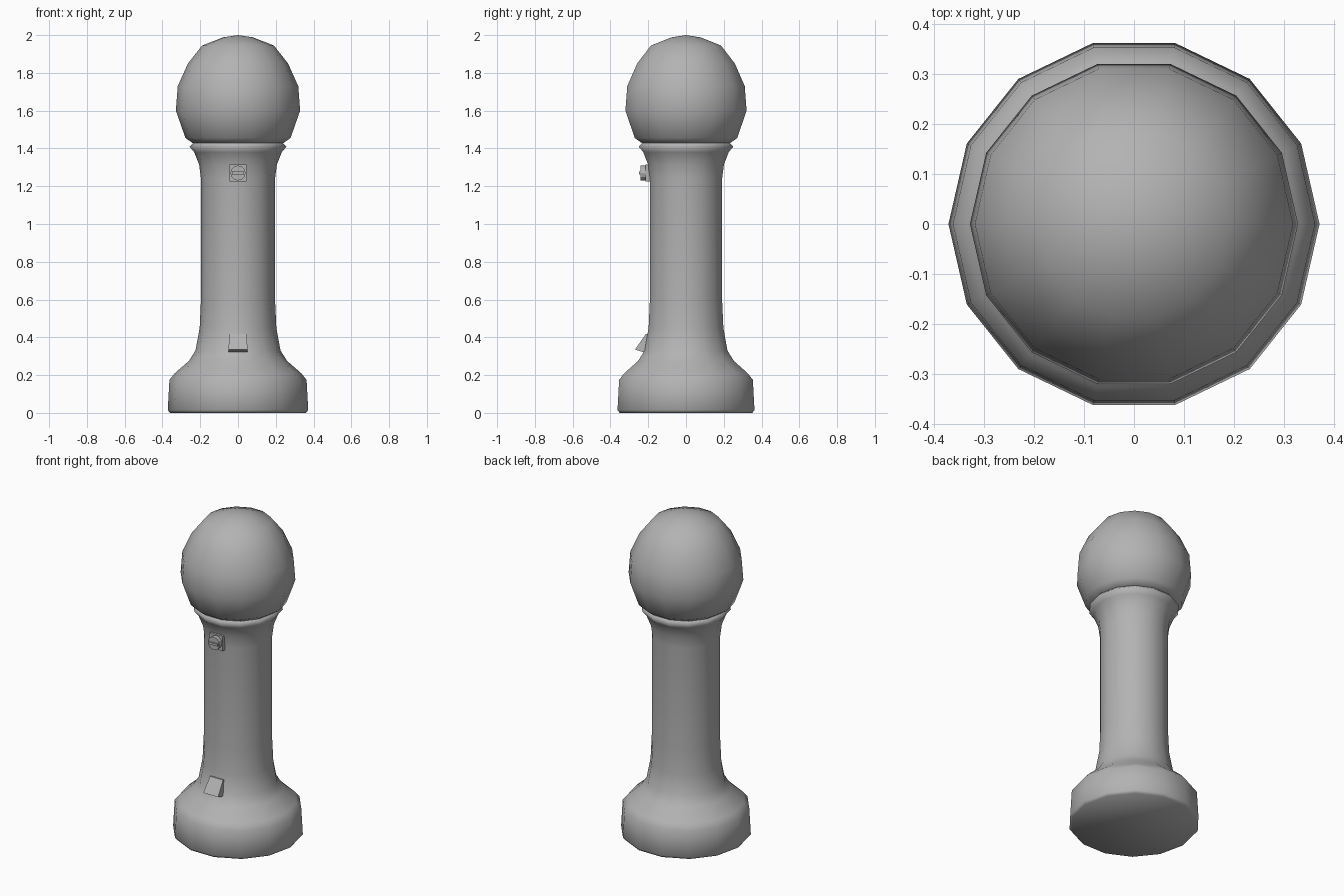
import bpy, bmesh, math
from mathutils import Matrix

old = bpy.data.objects.get("Cube")
if old:
    bpy.data.objects.remove(old, do_unlink=True)

SIDES = 14

grey = bpy.data.materials.new("plain grey")
grey.use_nodes = True
colour = (0.45, 0.45, 0.45, 1)
grey.diffuse_color = colour
grey.node_tree.nodes["Principled BSDF"].inputs["Base Color"].default_value = colour


def finish(name, bm, smooth=False):
    bmesh.ops.recalc_face_normals(bm, faces=bm.faces)
    for f in bm.faces:
        f.smooth = smooth
    mesh = bpy.data.meshes.new(name)
    bm.to_mesh(mesh)
    bm.free()
    mesh.materials.append(grey)
    obj = bpy.data.objects.new(name, mesh)
    bpy.context.collection.objects.link(obj)
    return obj


def lathe(name, profile):
    """Turn a list of (radius, height) into a closed solid."""
    bm = bmesh.new()
    rings = []
    for r, z in profile:
        if r == 0:
            rings.append([bm.verts.new((0, 0, z))] * SIDES)
        else:
            angles = [2 * math.pi * i / SIDES for i in range(SIDES)]
            rings.append([bm.verts.new((r * math.cos(a), r * math.sin(a), z)) for a in angles])
    for low, high in zip(rings, rings[1:]):
        for i in range(SIDES):
            j = (i + 1) % SIDES
            corners = dict.fromkeys((low[i], low[j], high[j], high[i]))
            bm.faces.new(list(corners))
    for ring in (rings[0], rings[-1]):
        if ring[0] != ring[1]:
            bm.faces.new(ring)
    return finish(name, bm, True)


def box(name, size, centre):
    bm = bmesh.new()
    bmesh.ops.create_cube(bm, size=1, matrix=Matrix.Translation(centre) @ Matrix.Diagonal((*size, 1)))
    return finish(name, bm)


def disc(name, radius, depth, centre):
    bm = bmesh.new()
    bmesh.ops.create_cone(bm, cap_ends=True, segments=12, radius1=radius, radius2=radius, depth=depth,
                          matrix=Matrix.Translation(centre) @ Matrix.Rotation(math.pi / 2, 4, 'X'))
    return finish(name, bm)


# Flared base, column and collar
lathe("pedestal", [(0.36, 0), (0.372, 0.015), (0.363, 0.175), (0.335, 0.21), (0.26, 0.275),
                   (0.225, 0.33), (0.203, 0.45), (0.196, 0.6), (0.196, 1.24), (0.206, 1.315),
                   (0.232, 1.38), (0.257, 1.41), (0.235, 1.432)])

# Globe
lathe("globe", [(0.235, 1.425), (0.278, 1.455), (0.329, 1.6), (0.319, 1.73),
                (0.265, 1.85), (0.19, 1.945), (0.08, 1.988), (0, 2.0)])

# Coin mechanism
box("coin_plate", (0.09, 0.04, 0.092), (0, -0.195, 1.27))
disc("coin_knob", 0.04, 0.03, (0, -0.225, 1.27))
box("knob_handle", (0.064, 0.016, 0.014), (0, -0.242, 1.27))

# Sloping chute flap
bm = bmesh.new()
section = [(-0.212, 0.418), (-0.27, 0.335), (-0.22, 0.32), (-0.17, 0.32), (-0.17, 0.418)]
ends = []
for side in (-1, 1):
    ends.append([bm.verts.new((side * (0.045 if z > 0.4 else 0.051), y, z)) for y, z in section])
    bm.faces.new(ends[-1])
for i in range(len(section)):
    j = (i + 1) % len(section)
    bm.faces.new((ends[0][i], ends[0][j], ends[1][j], ends[1][i]))
finish("chute_flap", bm)
